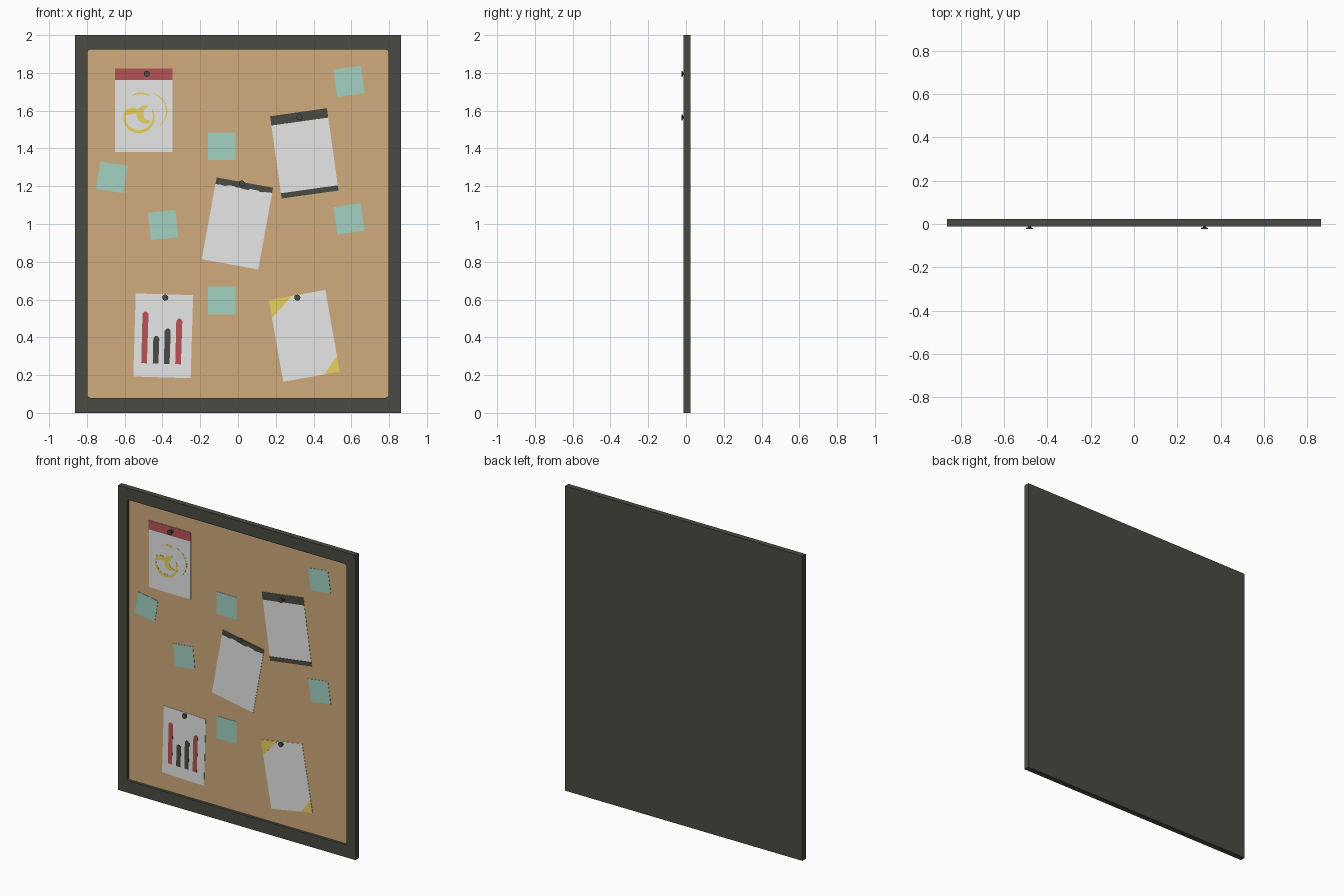
import bpy, bmesh, math, random
from mathutils import Matrix, Vector

if "Cube" in bpy.data.objects:
    bpy.data.objects.remove(bpy.data.objects["Cube"])

random.seed(4)


def mat(name, r, g, b):
    m = bpy.data.materials.new(name)
    lin = lambda c: ((c / 255 + 0.055) / 1.055) ** 2.4 if c > 10 else c / 255 / 12.92
    m.diffuse_color = (lin(r), lin(g), lin(b), 1)
    m.use_nodes = True
    m.node_tree.nodes["Principled BSDF"].inputs["Base Color"].default_value = m.diffuse_color
    return m


DARK = mat("charcoal", 75, 75, 68)
CORK = mat("cork", 208, 171, 125)
PAPER = mat("paper_white", 231, 231, 231)
TEAL = mat("note_teal", 162, 210, 194)
RED = mat("red", 182, 83, 85)
YELLOW = mat("yellow", 236, 214, 96)

BACK, FRONT, CORK_Y = 0.024, -0.012, 0.006
PAPER_Y, MARK_Y = 0.004, 0.003


def finish(name, bm, material):
    bmesh.ops.recalc_face_normals(bm, faces=bm.faces)
    me = bpy.data.meshes.new(name)
    bm.to_mesh(me)
    bm.free()
    me.materials.append(material)
    ob = bpy.data.objects.new(name, me)
    bpy.context.collection.objects.link(ob)
    return ob


def plate(name, pts, material, y0, y1, centre=(0, 0), deg=0):
    """Flat outline in the x-z plane, turned and placed, from y0 (front) to y1."""
    bm = bmesh.new()
    a = math.radians(deg)
    ca, sa = math.cos(a), math.sin(a)
    place = [(centre[0] + x * ca - z * sa, centre[1] + x * sa + z * ca) for x, z in pts]
    f = [bm.verts.new((x, y0, z)) for x, z in place]
    b = [bm.verts.new((x, y1, z)) for x, z in place]
    bm.faces.new(f)
    bm.faces.new(b[::-1])
    for i in range(len(f)):
        j = (i + 1) % len(f)
        bm.faces.new((f[i], b[i], b[j], f[j]))
    return finish(name, bm, material)


def rect(x0, x1, z0, z1):
    return [(x0, z0), (x1, z0), (x1, z1), (x0, z1)]


def arc(cx, cz, r, w, a0, a1, n=20):
    """Curved stroke that thins toward both ends."""
    out, inn = [], []
    for i in range(n + 1):
        a = math.radians(a0 + (a1 - a0) * i / n)
        h = w * (0.25 + 0.75 * math.sin(math.pi * i / n)) / 2
        out.append((cx + (r + h) * math.cos(a), cz + (r + h) * math.sin(a)))
        inn.append((cx + (r - h) * math.cos(a), cz + (r - h) * math.sin(a)))
    return out + inn[::-1]


# Frame: closed back, raised rim, small rounded inner corners
W, H, IW, Z0, Z1, R = 0.862, 2.0, 0.797, 0.08, 1.924, 0.016
inner, outer = [], []
for k, (sx, sz) in enumerate([(1, 1), (-1, 1), (-1, -1), (1, -1)]):
    for s in range(4):
        a = math.radians(90 * k + 30 * s)
        inner.append((sx * (IW - R) + R * math.cos(a),
                      (Z1 - R if sz > 0 else Z0 + R) + R * math.sin(a)))
        outer.append((sx * W, H if sz > 0 else 0))
bm = bmesh.new()
rings = [[bm.verts.new((x, y, z)) for x, z in p] for p, y in
         ((outer, BACK), (outer, FRONT), (inner, FRONT), (inner, CORK_Y + 0.004))]
for r0, r1 in zip(rings, rings[1:]):
    for i in range(16):
        j = (i + 1) % 16
        bm.faces.new((r0[i], r0[j], r1[j], r1[i]))
bm.faces.new(rings[0][::4])
bmesh.ops.remove_doubles(bm, verts=bm.verts, dist=1e-5)
finish("frame", bm, DARK)

# Cork panel
plate("cork_panel", inner, CORK, CORK_Y, CORK_Y + 0.004)

# Small square notes
for i, (x, z, d) in enumerate([(0.588, 1.755, 8), (-0.087, 1.411, 0), (-0.668, 1.247, -9),
                               (-0.396, 0.995, 6), (0.588, 1.027, 8), (-0.087, 0.595, 0)]):
    plate(f"note_{i + 1}", rect(-0.073, 0.073, -0.073, 0.073), TEAL, PAPER_Y, CORK_Y, (x, z), d)

# Sheets of paper
PW, PH = 0.152, 0.22
SHEETS = {"stained": ((-0.499, 1.602), 0), "clipped": ((0.351, 1.374), 8),
          "torn": ((-0.003, 1.003), -10.3), "chart": ((-0.396, 0.408), -1.7),
          "corner": ((0.351, 0.408), 10)}
for n, (c, d) in SHEETS.items():
    plate(n + "_sheet", rect(-PW, PW, -PH, PH), PAPER, PAPER_Y, CORK_Y, c, d)


def mark(sheet, name, pts, material):
    c, d = SHEETS[sheet]
    plate(f"{sheet}_{name}", pts, material, MARK_Y, PAPER_Y, c, d)


# Stained sheet: red header and yellow rings
mark("stained", "header", rect(-PW, PW, PH - 0.06, PH), RED)
for i, p in enumerate([arc(-0.025, -0.035, 0.078, 0.018, 150, 390),
                       arc(-0.015, 0.005, 0.085, 0.010, 55, 125),
                       arc(0.025, -0.005, 0.096, 0.008, -50, 75),
                       arc(-0.055, -0.065, 0.062, 0.032, 55, 145),
                       arc(0.02, -0.02, 0.04, 0.036, 90, 290)]):
    mark("stained", f"ring_{i + 1}", p, YELLOW)

# Clipped sheet: dark bands
mark("clipped", "top_band", rect(-PW, PW, PH - 0.05, PH), DARK)
mark("clipped", "bottom_band", rect(-PW, PW, -PH, -PH + 0.028), DARK)

# Torn sheet: dark band with ragged lower edge
N = 24
ragged = [(-PW + 2 * PW * i / N, PH - 0.032 + random.uniform(-0.005, 0.005)) for i in range(N + 1)]
mark("torn", "top_band", ragged + [(PW, PH), (-PW, PH)], DARK)

# Chart sheet: four bars
for i, (x, top, m) in enumerate([(-0.097, 0.125, RED), (-0.036, -0.003, DARK),
                                 (0.023, 0.04, DARK), (0.083, 0.093, RED)]):
    mark("chart", f"bar_{i + 1}", [(x - 0.015, -0.148), (x + 0.015, -0.148), (x + 0.016, top - 0.012),
                                   (x + 0.006, top), (x - 0.006, top), (x - 0.016, top - 0.012)], m)

# Corner sheet: yellow triangles
mark("corner", "top_triangle", [(-PW, PH), (-PW + 0.125, PH), (-PW, PH - 0.098)], YELLOW)
mark("corner", "bottom_triangle", [(PW, -PH), (PW - 0.083, -PH), (PW, -PH + 0.085)], YELLOW)

# Pins: lathed base, stem and head; two stand proud of the frame
for i, (x, z, tip) in enumerate([(-0.483, 1.795, -0.024), (0.325, 1.565, -0.024), (0.02, 1.215, -0.010),
                                 (-0.385, 0.610, -0.010), (0.314, 0.610, -0.010)]):
    L = PAPER_Y - tip
    bm = bmesh.new()
    prev = None
    for r, t in [(0.013, 0), (0.013, 0.15), (0.007, 0.3), (0.007, 0.7), (0.016, 0.8), (0.016, 1)]:
        ring = [bm.verts.new((x + r * math.cos(k * math.pi / 8), PAPER_Y - L * t,
                              z + r * math.sin(k * math.pi / 8))) for k in range(16)]
        if prev:
            for k in range(16):
                bm.faces.new((prev[k], prev[k - 1], ring[k - 1], ring[k]))
        else:
            bm.faces.new(ring)
        prev = ring
    bm.faces.new(prev)
    ob = finish(f"pin_{i + 1}", bm, DARK)
    bpy.context.view_layer.objects.active = ob
    ob.select_set(True)
    bpy.ops.object.shade_smooth_by_angle(angle=math.radians(30))
    ob.select_set(False)
